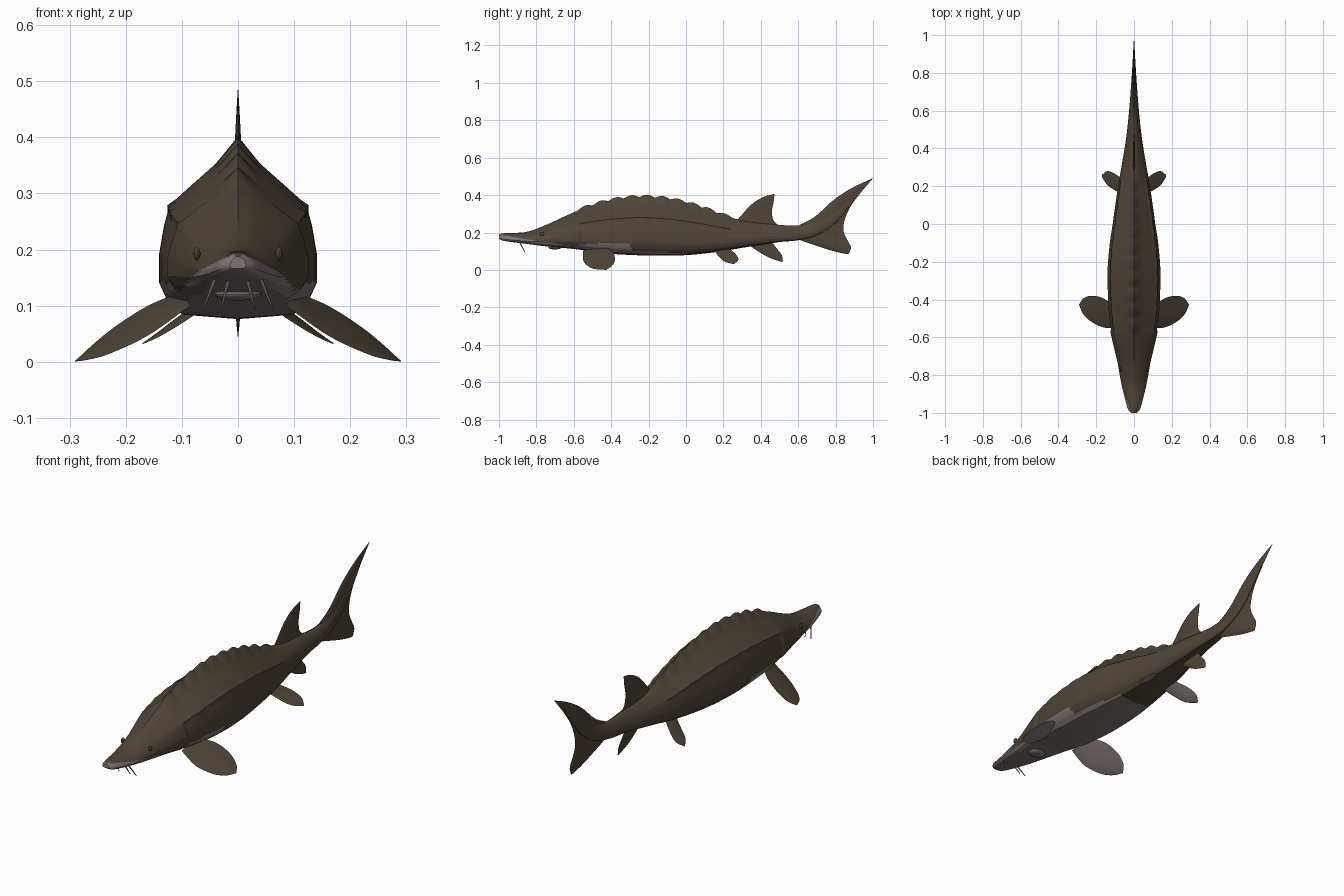
import bpy, bmesh, math
from mathutils import Vector

if "Cube" in bpy.data.objects:
    bpy.data.objects.remove(bpy.data.objects["Cube"])


def material(name, rgb):
    m = bpy.data.materials.new(name)
    m.diffuse_color = (*rgb, 1)
    m.use_nodes = True
    m.node_tree.nodes["Principled BSDF"].inputs["Base Color"].default_value = m.diffuse_color
    return m


BROWN = material("olive brown skin", (0.078, 0.060, 0.039))
GREY = material("pale grey belly", (0.22, 0.18, 0.175))


def spline(keys, vals, t):
    """Smooth interpolation through key values (numbers or vectors)."""
    n = len(keys)
    i = max(0, min(n - 2, sum(k <= t for k in keys) - 1))

    def slope(j):
        a, b = max(0, j - 1), min(n - 1, j + 1)
        return (vals[b] - vals[a]) / (keys[b] - keys[a])
    h = keys[i + 1] - keys[i]
    s = (t - keys[i]) / h
    return (vals[i] * (2*s**3 - 3*s**2 + 1) + slope(i) * (h * (s**3 - 2*s**2 + s))
            + vals[i + 1] * (3*s**2 - 2*s**3) + slope(i + 1) * (h * (s**3 - s**2)))


def linear(table, t):
    for (a, va), (b, vb) in zip(table, table[1:]):
        if t <= b:
            return va + (vb - va) * max(0, (t - a) / (b - a))
    return table[-1][1]


def finish(bm, name, is_grey, angle=35):
    bmesh.ops.remove_doubles(bm, verts=bm.verts, dist=1e-5)
    bmesh.ops.recalc_face_normals(bm, faces=bm.faces)
    bm.normal_update()
    for f in bm.faces:
        f.material_index = 1 if is_grey(f) else 0
    me = bpy.data.meshes.new(name)
    bm.to_mesh(me)
    bm.free()
    me.materials.append(BROWN)
    me.materials.append(GREY)
    ob = bpy.data.objects.new(name, me)
    bpy.context.collection.objects.link(ob)
    bpy.ops.object.select_all(action='DESELECT')
    ob.select_set(True)
    bpy.context.view_layer.objects.active = ob
    bpy.ops.object.shade_smooth_by_angle(angle=math.radians(angle))
    return ob


# Body stations: y, top, bottom, half width
ST = [(-1, .188, .166, .014), (-.985, .195, .158, .03), (-.94, .197, .150, .044),
      (-.85, .204, .139, .066), (-.75, .240, .126, .084), (-.6, .308, .112, .114),
      (-.5, .343, .098, .130), (-.4, .370, .086, .137), (-.25, .388, .078, .140),
      (-.1, .378, .076, .128), (0, .357, .079, .113), (.1, .327, .088, .099),
      (.2, .290, .101, .084), (.3, .266, .118, .067), (.4, .252, .134, .050),
      (.5, .241, .149, .036), (.6, .238, .159, .026), (.7, .265, .185, .018),
      (.8, .330, .250, .011), (.92, .430, .400, .004)]
Y = [s[0] for s in ST]
# Half cross-sections: fraction of half width, fraction of height
MID = [(0, 1), (.3, .88), (.6, .76), (.87, .65), (.94, .53), (1, .37), (1, .2), (.9, .1), (.72, .025), (0, 0)]
ROUND = [(0, 1), (.28, .95), (.55, .82), (.78, .66), (.9, .53), (1, .37), (1, .22), (.88, .09), (.68, .02), (0, 0)]
BLEND = [(-.8, 0), (-.5, 1), (.1, 1), (.45, 0)]
# Height of the belly colour border along the fish
BORDER = [(-1, .190), (-.9, .172), (-.75, .150), (-.6, .127), (-.5, .142), (-.3, .137),
          (-.29, .105), (-.2, .098), (0, .092), (.03, 0)]


def ring(y):
    top, bot, hw = (spline(Y, [s[k] for s in ST], y) for k in (1, 2, 3))
    if y < -.57:                       # gill cover edge
        hw += .006 * max(0, 1 - (-.57 - y) / .15)
    w = linear(BLEND, y)
    sec = [(r[0] + (m[0] - r[0]) * w, r[1] + (m[1] - r[1]) * w) for m, r in zip(MID, ROUND)]
    scute = abs(math.sin(math.pi * y / .083)) if -.581 < y < .249 else 0
    half = []
    for i, (a, b) in enumerate(zip(sec, sec[1:])):
        n = 6 if i == 8 else 3
        for k in range(n):
            u, v = (a[j] + (b[j] - a[j]) * k / n for j in (0, 1))
            x, z = u * hw, bot + v * (top - bot)
            if v > .5:                 # dorsal ridge scutes
                z += .014 * scute * max(0, 1 - u / .3)
            if i == 3 and k == 0:      # side scutes
                x += .004 * scute
            half.append((x, z))
    half.append((0, bot))
    full = half + [(-x, z) for x, z in half[-2:0:-1]]
    return [Vector((x, y, z)) for x, z in full]


bm = bmesh.new()
N = 170
rings = [[bm.verts.new(p) for p in ring(-1 + 1.92 * i / N)] for i in range(N + 1)]
for a, b in zip(rings, rings[1:]):
    for j in range(len(a)):
        k = (j + 1) % len(a)
        bm.faces.new((a[j], a[k], b[k], b[j]))
bm.faces.new(rings[0])
bm.faces.new(rings[-1])


def belly(f):
    c = f.calc_center_median()
    return c.z < linear(BORDER, c.y)


finish(bm, "body", belly, 28)


def fin(name, lead, trail, thick, side=1, paired=False):
    """Lens-section fin lofted between a leading and a trailing edge."""
    keys = list(range(len(lead)))
    lead = [Vector(p) for p in lead]
    trail = [Vector(p) for p in trail]
    span, chord = 32, 8
    bm = bmesh.new()
    rows = []
    for i in range(span + 1):
        t = keys[-1] * i / span
        a, b = spline(keys, lead, t), spline(keys, trail, t)
        if paired:
            nrm = (lead[-2] - lead[0]).cross(trail[0] - lead[0]).normalized()
            h = thick * (1 - .75 * i / span)
        else:
            nrm = Vector((1, 0, 0))
            h = thick * min(1, (b - a).length / .12)
        loop = []
        for k in range(2 * chord):
            s = k / chord if k <= chord else 2 - k / chord
            off = nrm * h * 3 * (s ** .7) * (1 - s) * (.6 if k <= chord else -.6)
            p = a.lerp(b, s) + off
            loop.append(bm.verts.new((p.x * side, p.y, p.z)))
        rows.append(loop)
    for r, q in zip(rows, rows[1:]):
        for j in range(2 * chord):
            k = (j + 1) % (2 * chord)
            bm.faces.new((r[j], r[k], q[k], q[j]))
    bmesh.ops.dissolve_degenerate(bm, edges=bm.edges, dist=1e-5)
    finish(bm, name, lambda f: paired and f.normal.z < -.05, 50)


def flat(pts):
    return [(0, y, z) for y, z in pts]


# Median fins
fin("tail_fin",
    flat([(.86, .084), (.79, .1), (.71, .125), (.6, .165), (.58, .2), (.6, .235), (.69, .285), (.79, .375), (.89, .44), (1, .491)]),
    flat([(.872, .087), (.882, .12), (.868, .15), (.852, .18), (.842, .21), (.844, .25), (.86, .3), (.89, .355), (.94, .42), (1, .49)]), .014)
fin("dorsal_fin",
    flat([(.25, .24), (.29, .285), (.35, .35), (.41, .388), (.47, .406)]),
    flat([(.51, .225), (.468, .265), (.460, .315), (.468, .36), (.473, .404)]), .011)
fin("anal_fin",
    flat([(.32, .145), (.38, .103), (.44, .068), (.51, .043)]),
    flat([(.45, .16), (.485, .115), (.512, .08), (.518, .046)]), .009)

# Paired fins, barbels and eyes
for side, tag in ((1, "right"), (-1, "left")):
    fin("pectoral_fin_" + tag,
        [(.085, -.55, .10), (.16, -.548, .047), (.23, -.515, .014), (.27, -.475, .003), (.29, -.43, .001)],
        [(.10, -.44, .125), (.16, -.395, .10), (.22, -.38, .062), (.265, -.392, .025), (.29, -.425, .001)],
        .010, side, True)
    fin("pelvic_fin_" + tag,
        [(.05, .15, .105), (.095, .175, .072), (.14, .205, .045), (.17, .25, .032)],
        [(.05, .23, .115), (.10, .265, .085), (.14, .28, .055), (.17, .26, .033)],
        .007, side, True)
    for n, x0, x1 in (("inner", .016, .03), ("outer", .04, .062)):
        a, b = Vector((x0 * side, -.89, .15)), Vector((x1 * side, -.86, .093))
        bm = bmesh.new()
        bmesh.ops.create_cone(bm, cap_ends=True, segments=8, radius1=.004, radius2=.0015, depth=(b - a).length)
        rot = (b - a).to_track_quat('Z', 'Y').to_matrix()
        for v in bm.verts:
            v.co = rot @ v.co + (a + b) / 2
        finish(bm, f"barbel_{n}_{tag}", lambda f: True, 50)
    bm = bmesh.new()
    bmesh.ops.create_uvsphere(bm, u_segments=16, v_segments=8, radius=.012)
    for v in bm.verts:
        v.co = Vector((v.co.x * .5 + .073 * side, v.co.y - .77, v.co.z + .192))
    finish(bm, "eye_" + tag, lambda f: False)

# Mouth under the head
bm = bmesh.new()
bmesh.ops.create_uvsphere(bm, u_segments=24, v_segments=12, radius=1)
for v in bm.verts:
    v.co = Vector((v.co.x * .042, v.co.y * .035 - .70, v.co.z * .012 + .121))
finish(bm, "mouth", lambda f: True)
